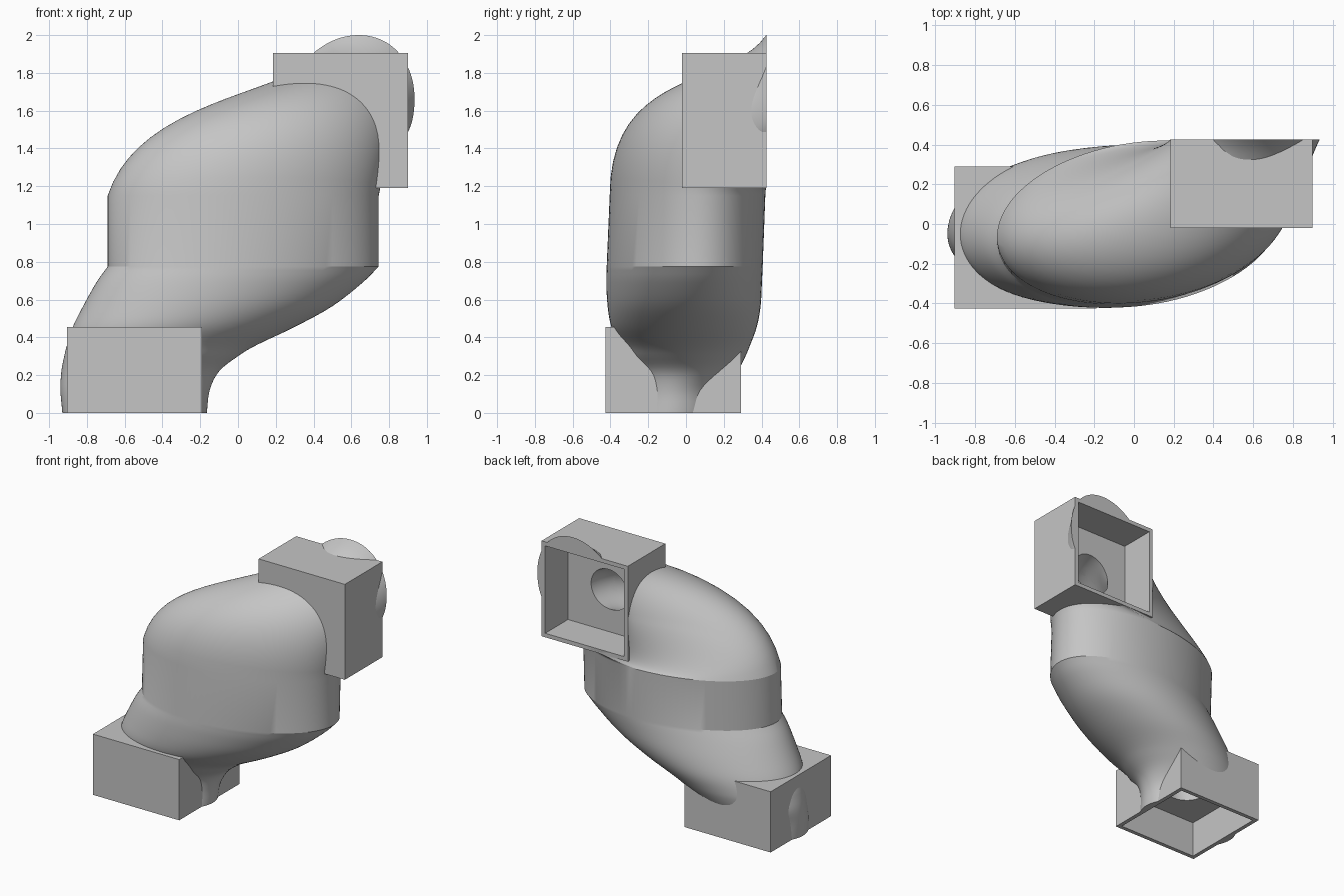
import bpy, bmesh
from math import sin, cos, pi
from mathutils import Vector

if "Cube" in bpy.data.objects:
    bpy.data.objects.remove(bpy.data.objects["Cube"])

grey = bpy.data.materials.new("plain_grey")
grey.use_nodes = True
GREY = (0.56, 0.56, 0.56, 1)
grey.diffuse_color = GREY
grey.node_tree.nodes["Principled BSDF"].inputs["Base Color"].default_value = GREY

N = 96
ANGLES = [2 * pi * i / N for i in range(N)]


def finish(name, bm):
    bmesh.ops.recalc_face_normals(bm, faces=bm.faces)
    me = bpy.data.meshes.new(name)
    bm.to_mesh(me)
    bm.free()
    me.materials.append(grey)
    ob = bpy.data.objects.new(name, me)
    bpy.context.collection.objects.link(ob)
    return ob


def loft(name, rings):
    """Skin closed rings and cap both ends."""
    bm = bmesh.new()
    rows = [[bm.verts.new(p) for p in ring] for ring in rings]
    for a, b in zip(rows, rows[1:]):
        for i in range(len(a)):
            j = (i + 1) % len(a)
            bm.faces.new((a[i], a[j], b[j], b[i]))
    bm.faces.new(rows[0])
    bm.faces.new(rows[-1])
    return finish(name, bm)


def box(name, lo, hi):
    bm = bmesh.new()
    bmesh.ops.create_cube(bm, size=1)
    for v in bm.verts:
        v.co = [l + (c + 0.5) * (h - l) for c, l, h in zip(v.co, lo, hi)]
    return finish(name, bm)


def cut(ob, cutters):
    bpy.ops.object.select_all(action="DESELECT")
    bpy.context.view_layer.objects.active = ob
    ob.select_set(True)
    for c in cutters:
        m = ob.modifiers.new("cut", "BOOLEAN")
        m.operation, m.solver, m.object = "DIFFERENCE", "MANIFOLD", c
        bpy.ops.object.modifier_apply(modifier=m.name)
    bpy.ops.object.shade_smooth_by_angle(angle=0.35)


def smooth_rows(rows, steps):
    """Catmull-Rom through a table of section sizes."""
    rows = [Vector(r) for r in rows]
    out = []
    for i in range(len(rows) - 1):
        p, q = rows[i], rows[i + 1]
        before = rows[i - 1] if i else p * 2 - q
        after = rows[i + 2] if i + 2 < len(rows) else q * 2 - p
        for k in range(steps):
            u = k / steps
            out.append(p + (q - before) * (u / 2)
                       + (before * 2 - p * 5 + q * 4 - after) * (u * u / 2)
                       + (p * 3 - before - q * 3 + after) * (u**3 / 2))
    return out + [rows[-1]]


# lower half of the body: z, x min, x max, y centre, y radius
LOWER = [
    (0, -.93, -.165, -.06, .27), (.12, -.94, -.15, -.045, .26),
    (.22, -.935, -.1, -.015, .29), (.3, -.92, 0, -.01, .325),
    (.36, -.905, .1, -.005, .345), (.455, -.875, .3, -.01, .385),
    (.565, -.82, .5, -.01, .405), (.69, -.75, .66, -.01, .412),
    (.775, -.69, .745, -.007, .413),
]
BAND_TOP = (1.15, -.69, .745, .008, .412)
rings = []
for z, x0, x1, yc, ry in smooth_rows(LOWER, 4) + [BAND_TOP]:
    lean = 0.18 * min(1, z / 0.775)
    rings.append([Vector(((x0 + x1) / 2 + (x1 - x0) / 2 * cos(t),
                          yc + ry * sin(t + lean), z)) for t in ANGLES])

# upper half: sweeps from the band round to an upright oval at the back
band = rings[-1]
STEPS = 20
for k in range(1, STEPS + 1):
    u = k / STEPS
    h01 = u * u * (3 - 2 * u)
    h10, h11 = u * (1 - u) ** 2, u * u * (u - 1)
    ring = []
    for p, t in zip(band, ANGLES):
        front = (1 - sin(t)) / 2
        right = (1 + cos(t)) / 2
        e = t + .5 * (1 - right)
        end = Vector((.5425 + (.3925 if cos(e) > 0 else .36) * cos(e), .425,
                      1.5475 - (.4525 if sin(e - .25) < 0 else .35) * sin(e - .25)))
        start_dir = Vector(((.65 - .4 * right) * (.5 + .5 * front), 0,
                            2.05 * front + 4 * front * (1 - front) * (1 - right) ** 2 / 2))
        end_dir = Vector((.3, .6, .85)) * front
        ring.append(p * (1 - h01) + end * h01 + start_dir * h10 + end_dir * h11)
    rings.append(ring)
body = loft("duct_body", rings)

# square sockets at both ends
lower_box = box("lower_socket", (-.905, -.425, 0), (-.19, .29, .455))
upper_box = box("upper_socket", (.185, -.02, 1.19), (.9, .425, 1.905))

# cutters: socket recesses and the curved passage between them
W = 0.03
lower_recess = box("lower_recess", (-.905 + W, -.425 + W, -.1), (-.19 - W, .29 - W, .27))
upper_recess = box("upper_recess", (.185 + W, .155, 1.19 + W), (.9 - W, .55, 1.905 - W))
path = [Vector(p) for p in ((-.5475, -.0675, .2), (-.5475, -.0675, .9),
                            (.5425, -.3, 1.5475), (.5425, .25, 1.5475))]
tube = []
for k in range(25):
    u = k / 24
    v = 1 - u
    a, b, c, d = path
    centre = a * v**3 + b * 3 * u * v * v + c * 3 * u * u * v + d * u**3
    along = ((b - a) * v * v + (c - b) * 2 * u * v + (d - c) * u * u).normalized()
    side = along.cross(Vector((1, 0, -1))).normalized()
    up = along.cross(side)
    tube.append([centre + (side * cos(t) + up * sin(t)) * 0.145 for t in ANGLES[::2]])
passage = loft("passage", tube)

cutters = [lower_recess, upper_recess, passage]
cut(body, cutters)
cut(lower_box, [lower_recess, passage])
cut(upper_box, [upper_recess, passage])
for c in cutters:
    bpy.data.objects.remove(c)
